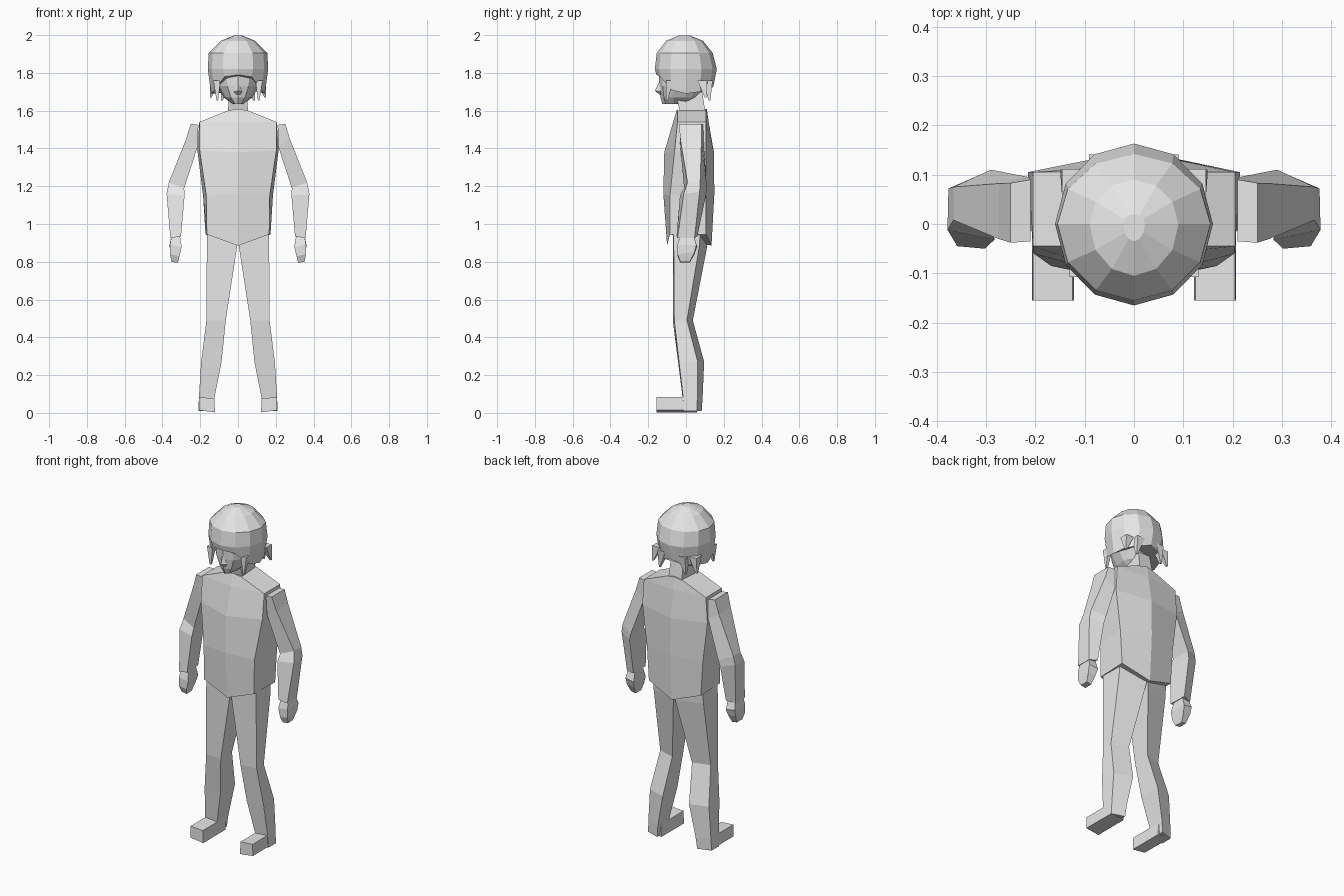
import bpy, bmesh, math

grey = bpy.data.materials.new("plain grey")
grey.diffuse_color = (0.8, 0.8, 0.8, 1)


def loft(name, rings, side=1):
    """Skin equal-length rings of points and cap both ends."""
    bm = bmesh.new()
    rows = [[bm.verts.new((side * x, y, z)) for x, y, z in r] for r in rings]
    n = len(rows[0])
    for a, b in zip(rows, rows[1:]):
        for i in range(n):
            j = (i + 1) % n
            bm.faces.new((a[i], a[j], b[j], b[i]))
    bm.faces.new(rows[0])
    bm.faces.new(rows[-1])
    bmesh.ops.remove_doubles(bm, verts=bm.verts, dist=0.0005)
    bmesh.ops.recalc_face_normals(bm, faces=bm.faces)
    me = bpy.data.meshes.new(name)
    bm.to_mesh(me)
    bm.free()
    me.materials.append(grey)
    ob = bpy.data.objects.new(name, me)
    bpy.context.collection.objects.link(ob)
    return ob


def pair(name, rings):
    for tag, s in (("right", 1), ("left", -1)):
        loft(tag + "_" + name, rings, s)


def oval(rx, front, back, z, n=12):
    """Oval ring starting at the front; z is one height or one per half-ring step."""
    pts = []
    for k in range(n):
        a = 2 * math.pi * k / n
        c = math.cos(a)
        h = z[min(k, n - k)] if isinstance(z, tuple) else z
        pts.append((rx * math.sin(a), (front if c > 0 else -back) * c, h))
    return pts


def hexagon(xf, yf, xb, yb, front, back, zc, zs):
    """Torso ring with front and back centre ridges."""
    return [(0, front, zc), (xf, yf, zs), (xb, yb, zs),
            (0, back, zc), (-xb, yb, zs), (-xf, yf, zs)]


# torso with ridged chest and back, pointed hem
loft("torso", [
    hexagon(0.055, -0.045, 0.055, 0.105, -0.047, 0.11, 1.61, 1.60),
    hexagon(0.205, -0.045, 0.205, 0.105, -0.068, 0.12, 1.54, 1.54),
    hexagon(0.203, -0.06, 0.215, 0.105, -0.115, 0.148, 1.38, 1.39),
    hexagon(0.168, -0.085, 0.185, 0.105, -0.12, 0.15, 1.16, 1.15),
    hexagon(0.165, -0.085, 0.172, 0.105, -0.10, 0.135, 0.885, 0.945)])

# neck
loft("neck", [
    [(-0.055, -0.03, 1.58), (0.055, -0.03, 1.58), (0.045, 0.105, 1.58), (-0.045, 0.105, 1.58)],
    [(-0.045, -0.055, 1.70), (0.045, -0.055, 1.70), (0.04, 0.085, 1.70), (-0.04, 0.085, 1.70)]])

# face narrowing to the chin
loft("face", [
    oval(0.12, -0.145, 0.12, 1.80), oval(0.112, -0.142, 0.11, 1.73),
    oval(0.075, -0.135, 0.06, 1.67), oval(0.03, -0.125, 0.0, 1.635)])

# nose
loft("nose", [
    [(0, -0.138, 1.76), (0.01, -0.138, 1.755), (-0.01, -0.138, 1.755)],
    [(0, -0.165, 1.705), (0.022, -0.135, 1.70), (-0.022, -0.135, 1.70)],
    [(0, -0.14, 1.685), (0.012, -0.13, 1.685), (-0.012, -0.13, 1.685)]])

# hair cap, cut high over the face
loft("hair_cap", [
    oval(0.022, -0.035, 0.02, 1.998),
    oval(0.09, -0.105, 0.09, 1.97),
    oval(0.155, -0.155, 0.142, 1.905),
    oval(0.16, -0.165, 0.163, 1.82),
    oval(0.142, -0.157, 0.145, (1.79, 1.78, 1.71, 1.69, 1.70, 1.71, 1.73))])

# pointed locks around the sides and nape
for i, (x, y, w, tx, ty, tz) in enumerate([
        (0.125, 0.09, 0.03, 0.145, 0.105, 1.67),
        (0.07, 0.12, 0.03, 0.085, 0.125, 1.655),
        (0.115, -0.085, 0.022, 0.11, -0.10, 1.655)]):
    pair("lock_%d" % i, [
        [(x - w, y - w, 1.76), (x + w * .7, y - w, 1.76),
         (x + w * .7, y + w * .7, 1.76), (x - w, y + w * .7, 1.76)],
        [(tx - .005, ty - .006, tz), (tx + .004, ty - .006, tz),
         (tx + .004, ty + .004, tz), (tx - .005, ty + .004, tz)]])

# legs: inner front, outer front, outer back, inner back
leg = []
for z, xi, xo, fi, fo, bo, bi in [
        (0.95, 0.0, 0.163, -0.07, -0.065, 0.075, 0.118),
        (0.88, 0.005, 0.165, -0.07, -0.065, 0.07, 0.112),
        (0.49, 0.065, 0.167, -0.07, -0.062, 0.005, 0.036),
        (0.27, 0.087, 0.195, -0.042, -0.037, 0.062, 0.096),
        (0.08, 0.125, 0.207, -0.018, -0.015, 0.06, 0.088),
        (0.01, 0.132, 0.21, -0.016, -0.013, 0.058, 0.083)]:
    leg.append([(xi, fi, z), (xo, fo, z), (xo, bo, z), (xi, bi, z)])
pair("leg", leg)

# feet
pair("foot", [
    [(0.122, y, 0.003), (0.207, y, 0.014), (0.205, y, 0.083), (0.125, y, 0.077)]
    for y in (-0.155, 0.058)])

# arms from shoulder to wrist: inner front, outer front, outer back, inner back
pair("arm", [
    [(0.21, -0.035, 1.525), (0.25, -0.038, 1.53), (0.25, 0.083, 1.53), (0.21, 0.09, 1.525)],
    [(0.213, -0.03, 1.41), (0.275, -0.03, 1.45), (0.275, 0.082, 1.45), (0.213, 0.095, 1.41)],
    [(0.285, -0.01, 1.19), (0.366, 0.008, 1.22), (0.366, 0.075, 1.22), (0.29, 0.11, 1.19)],
    [(0.283, -0.032, 1.15), (0.378, -0.012, 1.16), (0.376, 0.072, 1.17), (0.30, 0.105, 1.15)],
    [(0.302, -0.05, 0.935), (0.358, -0.045, 0.925), (0.358, 0.045, 0.925), (0.306, 0.06, 0.935)]])

# closed hands
pair("hand", [
    [(0.308, -0.03, 0.94), (0.352, -0.03, 0.94), (0.352, 0.04, 0.94), (0.308, 0.04, 0.94)],
    [(0.298, -0.045, 0.88), (0.36, -0.045, 0.89), (0.362, 0.055, 0.89), (0.305, 0.06, 0.88)],
    [(0.31, -0.045, 0.83), (0.36, -0.045, 0.84), (0.36, 0.045, 0.85), (0.312, 0.045, 0.84)],
    [(0.318, -0.03, 0.795), (0.352, -0.03, 0.80), (0.35, 0.02, 0.80), (0.32, 0.02, 0.795)]])
